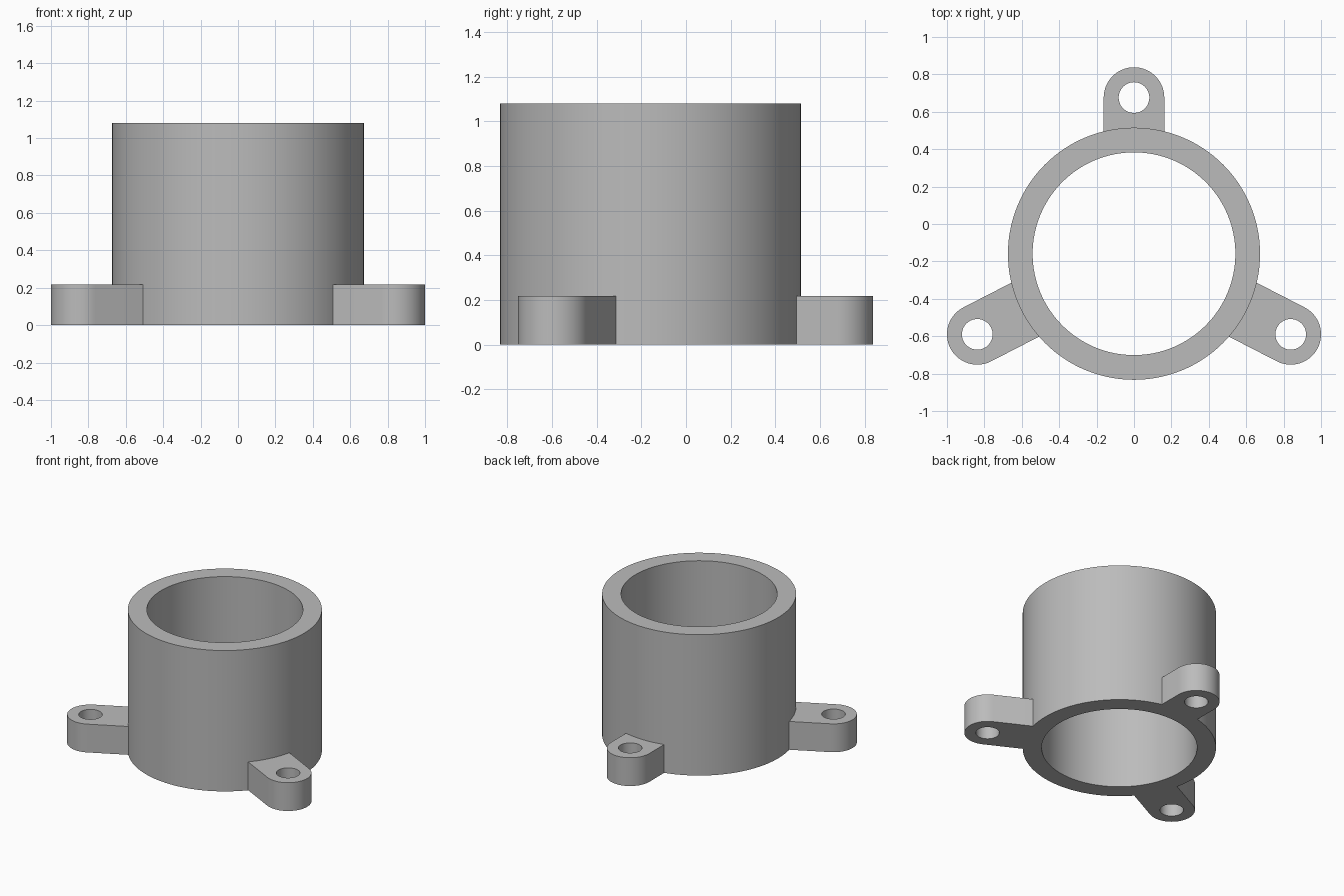
import bpy
import bmesh
from math import sin, cos, pi, asin, atan2, hypot

if "Cube" in bpy.data.objects:
    bpy.data.objects.remove(bpy.data.objects["Cube"], do_unlink=True)

grey = bpy.data.materials.new("plain grey")
grey.use_nodes = True
GREY = (0.5, 0.5, 0.5, 1)
grey.diffuse_color = GREY
grey.node_tree.nodes["Principled BSDF"].inputs["Base Color"].default_value = GREY

CENTRE_Y = -0.159
OUTER, INNER, HEIGHT = 0.674, 0.542, 1.08
LUG_R, HOLE_R, LUG_H = 0.162, 0.082, 0.217


def arc(x, r, start, end, steps):
    """Points along an arc centred on (x, 0)."""
    return [(x + r * cos(start + (end - start) * i / steps),
             r * sin(start + (end - start) * i / steps)) for i in range(steps + 1)]


def circle(x, r, steps):
    return arc(x, r, 0, 2 * pi, steps)[:-1]


def plate(name, outlines, height, turn=0.0):
    """Extrude closed outlines (later ones are holes) into a solid on the ground."""
    curve = bpy.data.curves.new(name, "CURVE")
    curve.dimensions = "2D"
    curve.fill_mode = "BOTH"
    curve.extrude = height / 2
    for pts in outlines:
        spline = curve.splines.new("POLY")
        spline.points.add(len(pts) - 1)
        for p, (x, y) in zip(spline.points, pts):
            p.co = (x, y, 0, 1)
        spline.use_cyclic_u = True
    obj = bpy.data.objects.new(name, curve)
    bpy.context.collection.objects.link(obj)
    obj.location = (0, CENTRE_Y, height / 2)
    obj.rotation_euler.z = turn
    bpy.ops.object.select_all(action="DESELECT")
    obj.select_set(True)
    bpy.context.view_layer.objects.active = obj
    bpy.ops.object.convert(target="MESH")
    obj = bpy.context.object
    # Weld the caps to the walls
    bm = bmesh.new()
    bm.from_mesh(obj.data)
    bmesh.ops.remove_doubles(bm, verts=bm.verts, dist=0.0001)
    bmesh.ops.recalc_face_normals(bm, faces=bm.faces)
    bm.to_mesh(obj.data)
    bm.free()
    obj.data.materials.clear()
    obj.data.materials.append(grey)
    bpy.ops.object.shade_smooth_by_angle(angle=pi / 6)
    return obj


# Open tube
plate("tube", [circle(0, OUTER, 128), circle(0, INNER, 128)], HEIGHT)

# Mounting lugs: rounded end, straight sides, inner end hugging the tube
seat = OUTER - 0.002
half = asin(LUG_R / seat)
side = (0.838, -0.431)
lugs = {
    "back_lug": (0.835, pi / 2),
    "left_lug": (hypot(*side), atan2(side[1], side[0])),
    "right_lug": (hypot(*side), atan2(side[1], -side[0])),
}
for name, (reach, turn) in lugs.items():
    outline = arc(reach, LUG_R, -pi / 2, pi / 2, 32) + arc(0, seat, half, -half, 12)
    plate(name, [outline, circle(reach, HOLE_R, 48)], LUG_H, turn)
